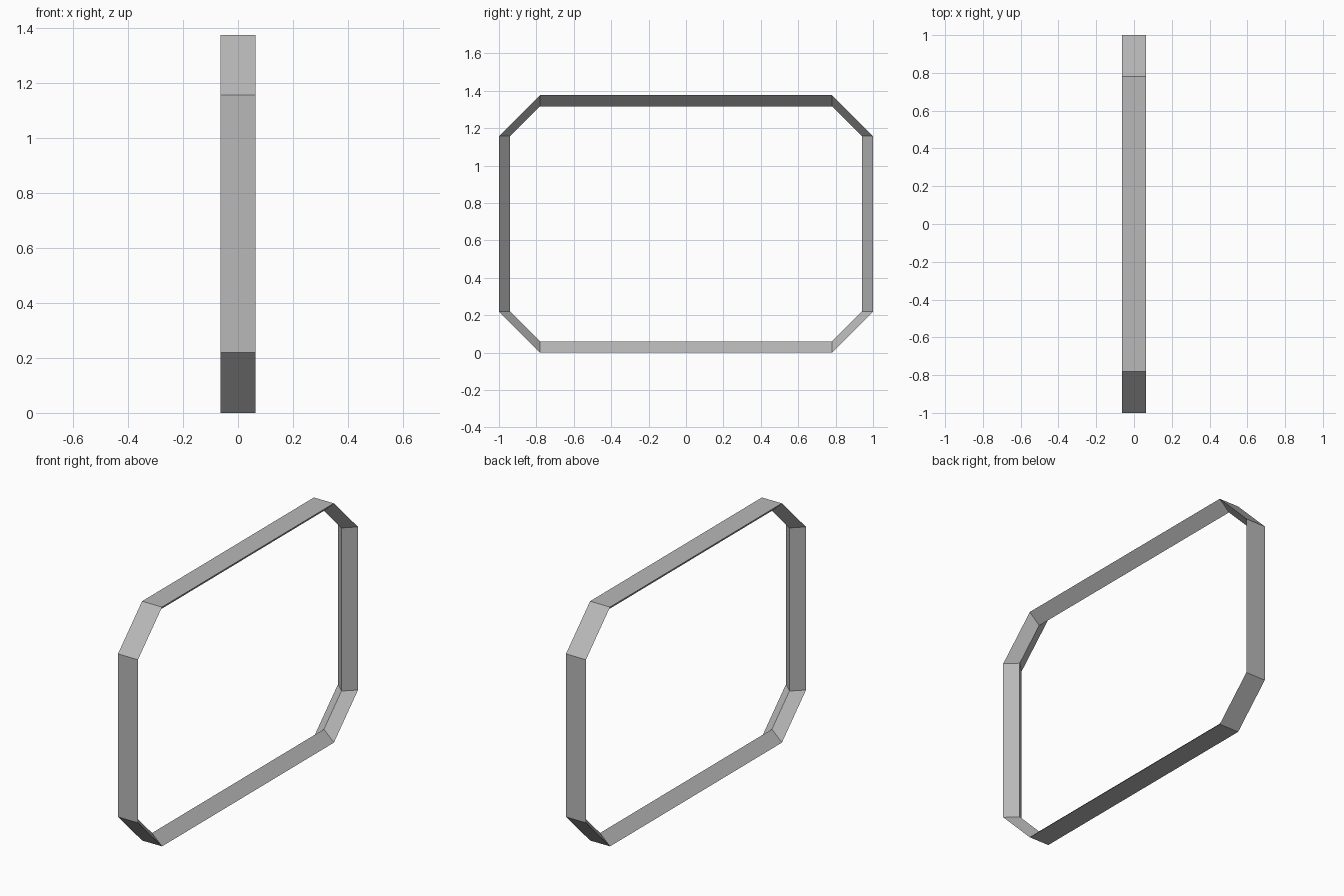
import bpy
import bmesh

if "Cube" in bpy.data.objects:
    bpy.data.objects.remove(bpy.data.objects["Cube"])

HALF_LENGTH, HEIGHT = 1.0, 1.376   # outer size of the frame
HALF_WIDTH, DEPTH = 0.0635, 0.06   # triangular bar section
CUT = 0.219                        # corner chamfer


def chamfered_loop(inset):
    """Octagon in (y, z); corner cuts start at the same stations for any inset."""
    mid = HEIGHT / 2
    a, b = HALF_LENGTH - inset, mid - inset
    c, d = HALF_LENGTH - CUT, mid - CUT
    pts = [(c, -b), (a, -d), (a, d), (c, b), (-c, b), (-a, d), (-a, -d), (-c, -b)]
    return [(y, z + mid) for y, z in pts]


bm = bmesh.new()


def add_ring(x, inset):
    return [bm.verts.new((x, y, z)) for y, z in chamfered_loop(inset)]


# Two outer edges and one inner ridge form the triangular section
rings = [add_ring(-HALF_WIDTH, 0), add_ring(HALF_WIDTH, 0), add_ring(0, DEPTH)]
for r in range(3):
    p, q = rings[r], rings[(r + 1) % 3]
    for i in range(8):
        j = (i + 1) % 8
        bm.faces.new((p[i], p[j], q[j], q[i]))
bmesh.ops.recalc_face_normals(bm, faces=bm.faces)

# Frame object
mesh = bpy.data.meshes.new("octagonal_frame")
bm.to_mesh(mesh)
bm.free()
frame = bpy.data.objects.new("octagonal_frame", mesh)
bpy.context.collection.objects.link(frame)

# Dark grey finish
grey = bpy.data.materials.new("dark_grey")
grey.diffuse_color = (0.48, 0.48, 0.48, 1)
grey.use_nodes = True
grey.node_tree.nodes["Principled BSDF"].inputs["Base Color"].default_value = grey.diffuse_color
mesh.materials.append(grey)
